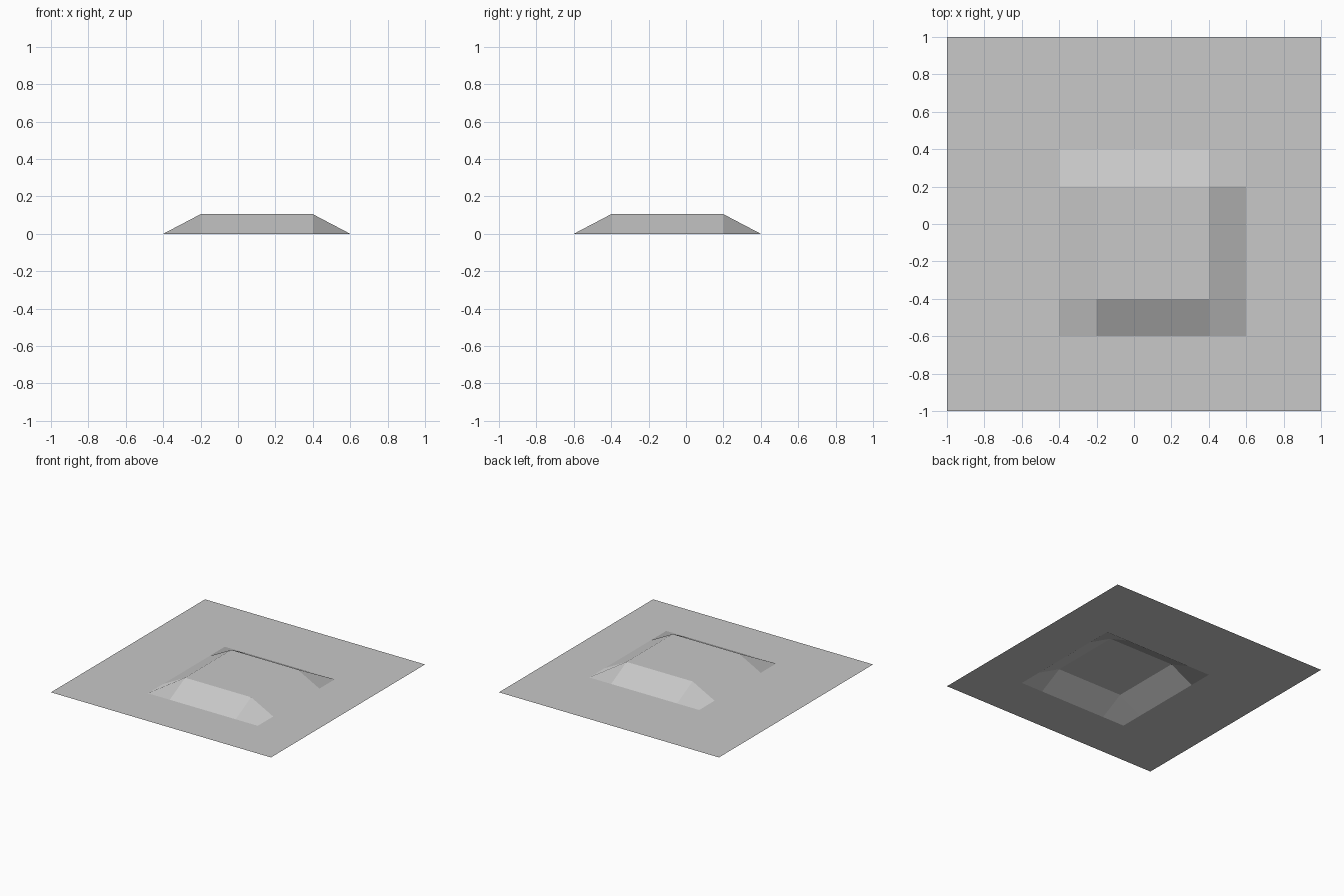
import bpy
import bmesh

CELL = 0.2      # grid spacing
HEIGHT = 0.105  # plateau height

if "Cube" in bpy.data.objects:
    bpy.data.objects.remove(bpy.data.objects["Cube"], do_unlink=True)

# Flat grey material
grey = bpy.data.materials.new("light grey")
grey.use_nodes = True
colour = (0.58, 0.58, 0.58, 1)
grey.diffuse_color = colour
grey.node_tree.nodes["Principled BSDF"].inputs["Base Color"].default_value = colour

# Ground sheet: a square grid of quads, ten cells a side
bm = bmesh.new()
steps = range(-5, 6)
grid = {(i, j): bm.verts.new((i * CELL, j * CELL, 0)) for i in steps for j in steps}
for i in steps[:-1]:
    for j in steps[:-1]:
        bm.faces.new((grid[i, j], grid[i + 1, j], grid[i + 1, j + 1], grid[i, j + 1]))

# Plateau: lift a square block of grid points, leaving sloped sides around it
for (i, j), vert in grid.items():
    if -1 <= i <= 2 and -2 <= j <= 1:
        vert.co.z = HEIGHT

mesh = bpy.data.meshes.new("ground_with_plateau")
bm.to_mesh(mesh)
bm.free()
mesh.materials.append(grey)
ground = bpy.data.objects.new("ground_with_plateau", mesh)
bpy.context.collection.objects.link(ground)
